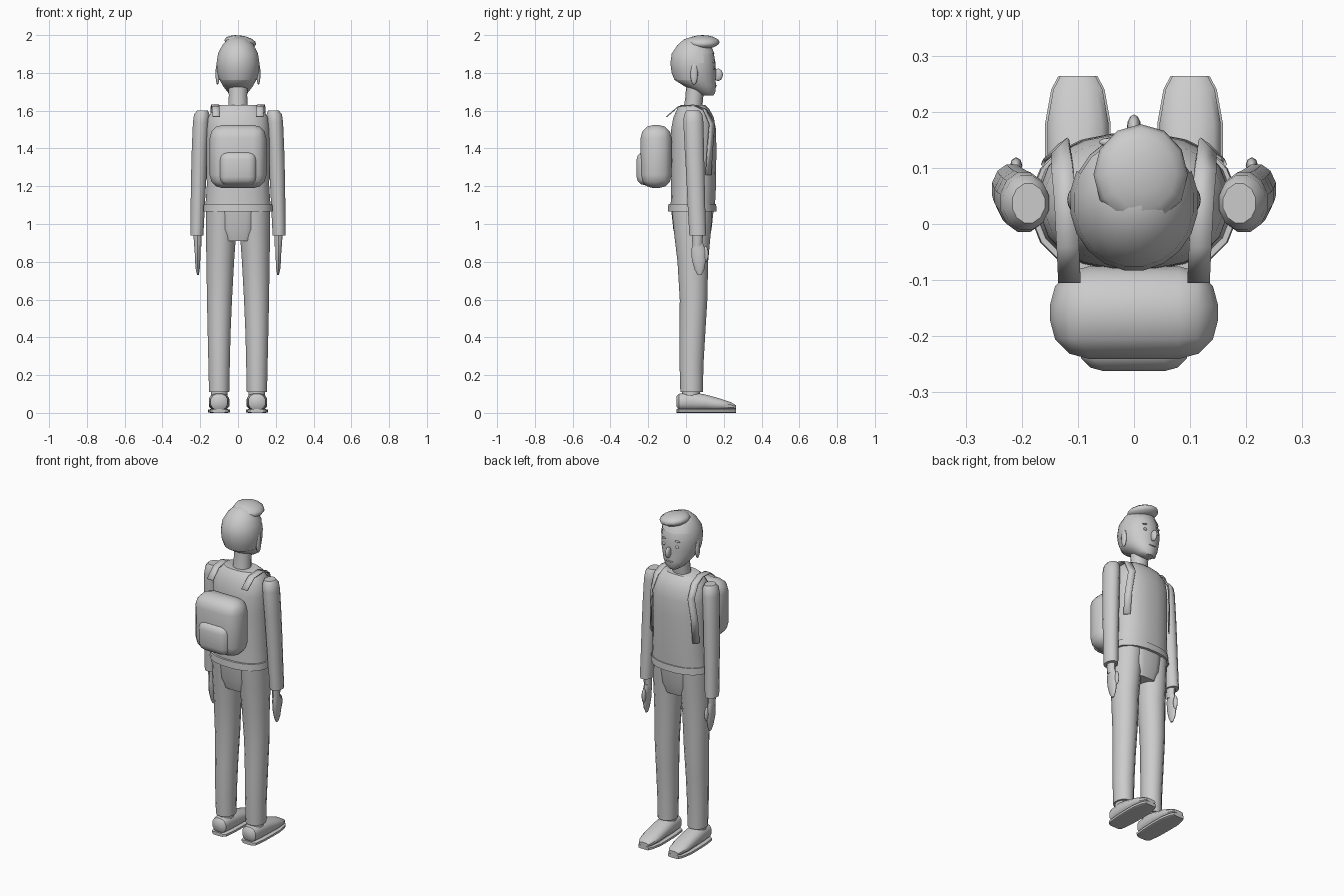
import bpy, bmesh
from math import cos, sin, tau, radians
from mathutils import Vector

if "Cube" in bpy.data.objects:
    bpy.data.objects.remove(bpy.data.objects["Cube"])

grey = bpy.data.materials.new("plain_grey")
grey.use_nodes = True
grey.diffuse_color = (0.6, 0.6, 0.6, 1)
grey.node_tree.nodes["Principled BSDF"].inputs["Base Color"].default_value = (0.6, 0.6, 0.6, 1)


def finish(name, bm, angle=40):
    bmesh.ops.recalc_face_normals(bm, faces=bm.faces)
    mesh = bpy.data.meshes.new(name)
    bm.to_mesh(mesh)
    bm.free()
    obj = bpy.data.objects.new(name, mesh)
    bpy.context.collection.objects.link(obj)
    mesh.materials.append(grey)
    bpy.ops.object.select_all(action="DESELECT")
    obj.select_set(True)
    bpy.context.view_layer.objects.active = obj
    bpy.ops.object.shade_smooth_by_angle(angle=radians(angle))
    return obj


def power(v, p):
    return (1 if v >= 0 else -1) * abs(v) ** (2 / p)


def loft_mesh(sections, n=14, p=2.0, along_y=False, x_off=0):
    """Skin rounded rings; each section is (position, centre x, centre b, radius x, radius b)."""
    bm = bmesh.new()
    rings = []
    for t, cx, cb, rx, rb in sections:
        ring = []
        for i in range(n):
            a = tau * (i + 0.5) / n
            x = cx + x_off + rx * power(cos(a), p)
            b = cb + rb * power(sin(a), p)
            ring.append(bm.verts.new((x, t, b) if along_y else (x, b, t)))
        rings.append(ring)
    for lo, hi in zip(rings, rings[1:]):
        for i in range(n):
            j = (i + 1) % n
            bm.faces.new((lo[i], lo[j], hi[j], hi[i]))
    bm.faces.new(rings[0])
    bm.faces.new(rings[-1])
    return bm


def loft(name, sections, **kw):
    return finish(name, loft_mesh(sections, **kw))


def blob(name, centre, radii, tilt=0, seg=12):
    bm = bmesh.new()
    bmesh.ops.create_uvsphere(bm, u_segments=seg, v_segments=8, radius=1)
    bmesh.ops.scale(bm, vec=radii, verts=bm.verts)
    obj = finish(name, bm, 60)
    obj.location = centre
    obj.rotation_euler.y = radians(tilt)
    return obj


def soft_box(name, centre, size, bevel, segments=3):
    bm = bmesh.new()
    bmesh.ops.create_cube(bm, size=1)
    bmesh.ops.scale(bm, vec=size, verts=bm.verts)
    bmesh.ops.bevel(bm, geom=bm.edges[:], offset=bevel, segments=segments,
                    profile=0.5, affect="EDGES")
    obj = finish(name, bm, 50)
    obj.location = centre
    return obj


# Head and the close-cropped hair shell around it
head = [(1.68, 0, .115, .03, .03), (1.695, 0, .105, .053, .05), (1.73, 0, .075, .08, .085),
        (1.76, 0, .05, .097, .108), (1.80, 0, .043, .107, .117), (1.85, 0, .039, .111, .119),
        (1.90, 0, .038, .103, .111), (1.945, 0, .042, .08, .085), (1.975, 0, .045, .05, .053),
        (1.988, 0, .045, .014, .014)]
loft("head", head, n=20)
shell = [(z + .002, x, y, rx + .004, ry + .004) for z, x, y, rx, ry in head if z > 1.74]
bm = loft_mesh(shell, n=20)
face_area = []
for f in bm.faces:
    c = f.calc_center_median()
    if c.z < 1.77 and f.normal.z < -.9 or len(f.verts) > 4 and c.z < 1.8 \
            or c.y > .05 and c.z < 1.87 or c.y > .09 and c.z < 1.92:
        face_area.append(f)
bmesh.ops.delete(bm, geom=face_area, context="FACES")
finish("hair", bm)
blob("hair_quiff", (.012, .088, 1.963), (.085, .09, .035), tilt=8)

# Face
blob("nose", (0, .17, 1.79), (.013, .025, .033))
blob("mouth", (0, .158, 1.732), (.025, .006, .004))
for side, s in (("left", 1), ("right", -1)):
    blob(side + "_eye", (s * .043, .148, 1.825), (.012, .006, .008))
    blob(side + "_eyebrow", (s * .045, .146, 1.858), (.018, .007, .005), tilt=s * 8)
    blob(side + "_ear", (s * .108, .043, 1.795), (.011, .02, .058))

# Neck, torso, hem and hips
loft("neck", [(1.60, 0, .035, .053, .05), (1.68, 0, .045, .05, .047), (1.74, 0, .05, .052, .05)])
loft("torso", [(1.07, 0, .035, .176, .118), (1.2, 0, .04, .167, .12), (1.4, 0, .04, .168, .122),
               (1.5, 0, .04, .168, .12), (1.565, 0, .04, .16, .108), (1.61, 0, .038, .13, .085),
               (1.63, 0, .036, .105, .066)], n=20, p=2.4)
loft("jacket_hem", [(1.065, 0, .033, .185, .13), (1.105, 0, .033, .183, .128)], n=20, p=2.3)
loft("hips", [(.91, 0, .034, .072, .085), (.97, 0, .034, .092, .102),
              (1.07, 0, .034, .1, .113)], n=16, p=4)

# Limbs, built the same on both sides
leg = [(.11, .1, .03, .055, .06), (.25, .1, .029, .058, .063), (.42, .1, .034, .062, .068),
       (.6, .098, .04, .068, .073), (.8, .094, .036, .075, .081), (.95, .09, .034, .082, .097),
       (1.07, .087, .032, .085, .107)]
arm = [(.94, .218, .062, .036, .046), (1.1, .213, .055, .039, .048), (1.25, .208, .05, .042, .05),
       (1.4, .203, .044, .043, .053), (1.54, .196, .039, .044, .055), (1.58, .192, .038, .042, .05),
       (1.6, .188, .037, .03, .036)]
hand = [(.73, .212, .072, .005, .01), (.76, .213, .071, .011, .026), (.81, .214, .068, .015, .037),
        (.86, .214, .066, .016, .038), (.9, .213, .062, .017, .027)]
shoe = [(-.05, .1, .06, .03, .028), (-.038, .1, .058, .046, .044), (.03, .1, .062, .054, .05),
        (.1, .1, .056, .056, .043), (.18, .1, .045, .056, .032), (.24, .1, .035, .045, .021),
        (.264, .1, .03, .032, .011)]
for side, s in (("left", 1), ("right", -1)):
    def limb(name, sections, **kw):
        loft(side + name, [(t, s * x, b, rx, rb) for t, x, b, rx, rb in sections], **kw)

    limb("_trouser_leg", leg)
    limb("_sleeve", arm, n=12)
    limb("_wrist", [(.88, .213, .06, .02, .025), (.945, .214, .06, .023, .03)], n=10)
    limb("_hand", hand, n=10)
    blob(side + "_thumb", (s * .21, .104, .84), (.011, .015, .042), seg=8)
    limb("_ankle", [(.07, .1, .025, .045, .045), (.13, .1, .028, .045, .048)])
    limb("_shoe", shoe, along_y=True, n=12, p=2.4)
    limb("_sole", [(t, x, .01, rx + .003, .01) for t, x, b, rx, rb in shoe],
         along_y=True, n=12, p=6)

# Backpack with its front pocket
soft_box("backpack", (0, -.158, 1.357), (.3, .165, .335), .07)
soft_box("backpack_pocket", (0, -.207, 1.295), (.2, .11, .18), .045)

# Shoulder straps: ribbons over each shoulder and down the chest
across = Vector((1, 0, 0))
slant = Vector((.7, -.7, 0))
strap = [((.115, -.103, 1.568), across), ((.118, -.04, 1.622), across),
         ((.122, .04, 1.63), across), ((.128, .1, 1.605), Vector((.9, -.4, 0))),
         ((.131, .138, 1.53), slant), ((.146, .127, 1.4), slant), ((.15, .118, 1.26), slant)]
for side, s in (("left", 1), ("right", -1)):
    bm = bmesh.new()
    pairs = []
    for point, direction in strap:
        ends = [Vector(point) + direction * w for w in (-.02, .02)]
        pairs.append([bm.verts.new((s * e.x, e.y, e.z)) for e in ends])
    for (a, b), (c, d) in zip(pairs, pairs[1:]):
        bm.faces.new((a, b, d, c))
    ribbon = finish(side + "_strap", bm)
    solid = ribbon.modifiers.new("thickness", "SOLIDIFY")
    solid.thickness = .006
    solid.offset = 0
